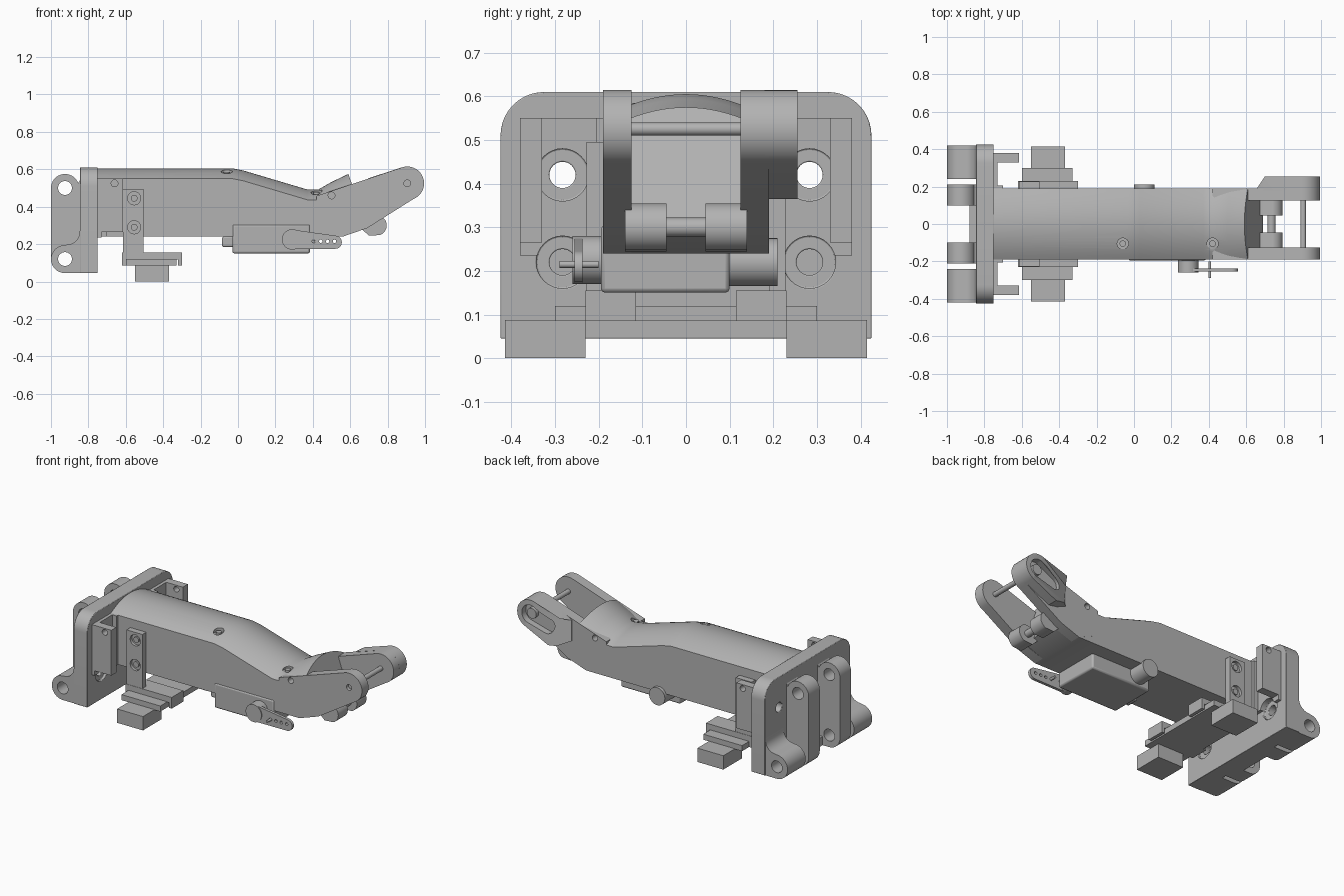
import bpy, bmesh, math
from mathutils import Vector

if "Cube" in bpy.data.objects:
    bpy.data.objects.remove(bpy.data.objects["Cube"])

grey = bpy.data.materials.new("machined_grey")
grey.use_nodes = True
colour = (0.45, 0.45, 0.45, 1)
grey.diffuse_color = colour
grey.node_tree.nodes["Principled BSDF"].inputs["Base Color"].default_value = colour


def finish(name, bm):
    bmesh.ops.recalc_face_normals(bm, faces=bm.faces)
    mesh = bpy.data.meshes.new(name)
    bm.to_mesh(mesh)
    bm.free()
    mesh.materials.append(grey)
    ob = bpy.data.objects.new(name, mesh)
    bpy.context.collection.objects.link(ob)
    return ob


def prism(name, outline, a, b, axis="y"):
    """Extrude an outline along an axis; outlines are xz, yz or xy pairs."""
    place = {"y": lambda p, d: (p[0], d, p[1]),
             "x": lambda p, d: (d, p[0], p[1]),
             "z": lambda p, d: (p[0], p[1], d)}[axis]
    bm = bmesh.new()
    ends = [[bm.verts.new(place(p, d)) for p in outline] for d in (a, b)]
    for ring in ends:
        bm.faces.new(ring)
    n = len(outline)
    for i in range(n):
        j = (i + 1) % n
        bm.faces.new((ends[0][i], ends[0][j], ends[1][j], ends[1][i]))
    return finish(name, bm)


def arc(u, v, r, start, stop, n=16):
    angles = [math.radians(start + (stop - start) * i / n) for i in range(n + 1)]
    return [(u + r * math.cos(t), v + r * math.sin(t)) for t in angles]


def disc(name, u, v, r, a, b, axis="y"):
    return prism(name, arc(u, v, r, 0, 360, 32)[:-1], a, b, axis)


def box(name, x0, x1, y0, y1, z0, z1):
    return prism(name, [(x0, z0), (x1, z0), (x1, z1), (x0, z1)], y0, y1)


def cut(ob, *cutters):
    bpy.context.view_layer.objects.active = ob
    for c in cutters:
        c.hide_render = True
        mod = ob.modifiers.new("cut", "BOOLEAN")
        mod.operation, mod.object, mod.solver = "DIFFERENCE", c, "EXACT"
        bpy.ops.object.modifier_apply(modifier=mod.name)
        bpy.data.objects.remove(c)
    return ob


def bevel(ob, width):
    mod = ob.modifiers.new("bevel", "BEVEL")
    mod.width, mod.segments, mod.limit_method = width, 2, "ANGLE"
    mod.angle_limit = math.radians(40)
    return ob


# Mounting plate with rounded top corners and bolt holes
plate = prism("mounting_plate", [(-0.425, 0.045), (0.425, 0.045)]
              + arc(0.325, 0.51, 0.1, 0, 90, 10)
              + arc(-0.325, 0.51, 0.1, 90, 180, 10), -0.845, -0.75, "x")
for s in (-1, 1):
    for z in (0.42, 0.22):
        cut(plate, disc("bolt_cutter", s * 0.283, z, 0.03, -0.9, -0.7, "x"),
            disc("head_cutter", s * 0.283, z, 0.06, -0.765, -0.7, "x"))
bevel(plate, 0.012)

# Hinge lugs behind the plate, mirrored
lug = (arc(-0.925, 0.12, 0.075, 90, 270) + [(-0.84, 0.045), (-0.84, 0.3)]
       + arc(-0.915, 0.265, 0.068, 0, -90, 8))
wall = (arc(-0.925, 0.5, 0.075, 20, 180) + arc(-0.925, 0.12, 0.075, 180, 270, 8)
        + [(-0.84, 0.045), (-0.84, 0.55)])
for side, s in (("right", -1), ("left", 1)):
    outer = prism(side + "_lower_lug", lug, s * 0.24, s * 0.42)
    cut(outer, disc("pin_cutter", -0.925, 0.12, 0.037, -1, 1))
    inner = prism(side + "_hinge_wall", wall, s * 0.10, s * 0.21)
    cut(inner, disc("pin_cutter", -0.925, 0.5, 0.037, -1, 1),
        disc("pin_cutter", -0.925, 0.12, 0.037, -1, 1))
    # Flange rail and screw boss beside the arm
    rail = box(side + "_flange_rail", -0.76, -0.615, s * 0.33, s * 0.38, 0.265, 0.55)
    cut(rail, disc("screw_cutter", -0.66, 0.525, 0.018, -1, 1))
box("rear_stop", -0.88, -0.84, -0.1, 0.1, 0.045, 0.10)

# Thin chamfered flange on the plate front
flange = prism("flange", [(-0.38, 0.235), (0.38, 0.235), (0.38, 0.53), (0.36, 0.55),
                          (-0.36, 0.55), (-0.38, 0.53)], -0.755, -0.73, "x")
for s in (-1, 1):
    cut(flange, disc("head_cutter", s * 0.283, 0.42, 0.06, -0.8, -0.7, "x"),
        disc("lower_cutter", s * 0.283, 0.22, 0.06, -0.8, -0.7, "x"))
box("neck_block", -0.75, -0.70, -0.205, 0.205, 0.24, 0.55)

# Arm: crowned section lofted through stations (bottom x, z, top x, z)
stations = [(-0.75, 0.24, -0.75, 0.605), (-0.03, 0.24, -0.03, 0.605),
            (0.03, 0.24, 0.03, 0.593), (0.37, 0.24, 0.37, 0.492), (0.43, 0.24, 0.43, 0.492),
            (0.56, 0.24, 0.50, 0.532), (0.69, 0.29, 0.59, 0.575)]
bm = bmesh.new()
rings = []
for xb, zb, xt, zt in stations:
    section = [(-0.19, 0)] + [(0.19 * i / 10, 1 - 0.055 * (i / 10) ** 2 / (zt - zb))
                              for i in range(-10, 11)] + [(0.19, 0)]
    rings.append([bm.verts.new((xb + (xt - xb) * f, y, zb + (zt - zb) * f))
                  for y, f in section])
for r0, r1 in zip(rings, rings[1:]):
    for i in range(len(r0)):
        j = (i + 1) % len(r0)
        bm.faces.new((r0[i], r0[j], r1[j], r1[i]))
bm.faces.new(rings[0])
bm.faces.new(rings[-1])
arm = finish("arm", bm)
for x in (-0.06, 0.42):
    cut(arm, disc("screw_cutter", x, -0.105, 0.03, 0.465 if x > 0 else 0.57, 0.7, "z"))
    disc("arm_screw", x, -0.105, 0.017, 0.4, 0.478 if x > 0 else 0.585, "z")
cut(arm, disc("side_cutter", 0.5, 0.46, 0.018, -1, -0.15),
    disc("side_cutter", 0.5, 0.46, 0.018, 0.15, 1))

# Fork at the tip, with a wider left prong and a pocket
prong = [(0.42, 0.30), (0.56, 0.24), (0.69, 0.285)] + arc(0.905, 0.525, 0.09, -68, 110) \
    + [(0.42, 0.458)]
right_prong = prism("right_prong", prong, -0.1905, -0.125)
cut(right_prong, disc("pin_cutter", 0.905, 0.525, 0.018, -1, -0.17),
    disc("side_cutter", 0.5, 0.46, 0.018, -1, -0.1))
left_prong = prism("left_prong", prong, 0.125, 0.1905)
cut(left_prong, disc("side_cutter", 0.5, 0.46, 0.018, 0.1, 1))
boss = prism("left_prong_boss", [(0.66, 0.40), (0.72, 0.375), (0.78, 0.365)]
             + arc(0.905, 0.525, 0.09, -62, 110) + [(0.70, 0.553), (0.66, 0.53)], 0.18, 0.255)
for v in boss.data.vertices:
    if v.co.x < 0.69 and v.co.y > 0.2:
        v.co.y = 0.195
cut(boss, prism("pocket_cutter", arc(0.905, 0.525, 0.058, -70, 110)
                + arc(0.79, 0.48, 0.045, 110, 290), 0.215, 0.4))
disc("pocket_hub", 0.905, 0.525, 0.032, 0.2, 0.24)
disc("fork_rod", 0.905, 0.525, 0.015, -0.13, 0.13)

# Rounded knuckles under the fork
knuckle = [(0.63, 0.31), (0.70, 0.245)] + arc(0.74, 0.30, 0.055, -70, 90) + [(0.67, 0.335)]
for side, s in (("right", -1), ("left", 1)):
    prism(side + "_knuckle", knuckle, s * 0.045, s * 0.14)
disc("knuckle_pin", 0.735, 0.30, 0.022, -0.06, 0.06)

# Servo slung beneath the arm, with its horn
bevel(box("servo_body", -0.03, 0.385, -0.195, 0.1, 0.15, 0.305), 0.01)
disc("servo_rear_cap", 0.055, 0.22, 0.055, 0.09, 0.21)
bevel(box("cable_plug", -0.085, -0.02, -0.15, -0.07, 0.185, 0.24), 0.008)
disc("horn_hub", 0.29, 0.225, 0.055, -0.26, -0.19)
horn = prism("horn", arc(0.29, 0.225, 0.052, 85, 275) + arc(0.52, 0.21, 0.035, -90, 85),
             -0.255, -0.237)
for i in range(4):
    cut(horn, disc("horn_cutter", 0.405 + 0.037 * i, 0.215, 0.009, -1, 0))
disc("horn_pin", 0.405, 0.215, 0.008, -0.29, -0.2)

# Clamp bracket hanging below the arm, mirrored
box("clamp_plate", -0.60, -0.33, -0.3, 0.3, 0.085, 0.12)
for side, s in (("right", -1), ("left", 1)):
    strap = box(side + "_strap", -0.615, -0.505, s * 0.19, s * 0.228, 0.12, 0.495)
    for z in (0.445, 0.29):
        cut(strap, disc("strap_cutter", -0.555, z, 0.035, s * 0.21, s * 0.4))
        disc(side + "_strap_screw", -0.555, z, 0.018, s * 0.2, s * 0.22)
    box(side + "_clamp_foot", -0.615, -0.305, s * 0.115, s * 0.23, 0.118, 0.155)
    for x in (-0.62, -0.32):
        box(side + "_clamp_clip", x, x + 0.02, s * 0.115, s * 0.23, 0.085, 0.155)
    box(side + "_leg", -0.55, -0.37, s * 0.23, s * 0.415, 0.0, 0.087)

# Smooth the curved faces and keep edges sharp
bpy.ops.object.select_all(action="DESELECT")
for ob in bpy.context.scene.objects:
    if ob.type == "MESH":
        ob.select_set(True)
        bpy.context.view_layer.objects.active = ob
bpy.ops.object.shade_smooth_by_angle(angle=math.radians(30))
